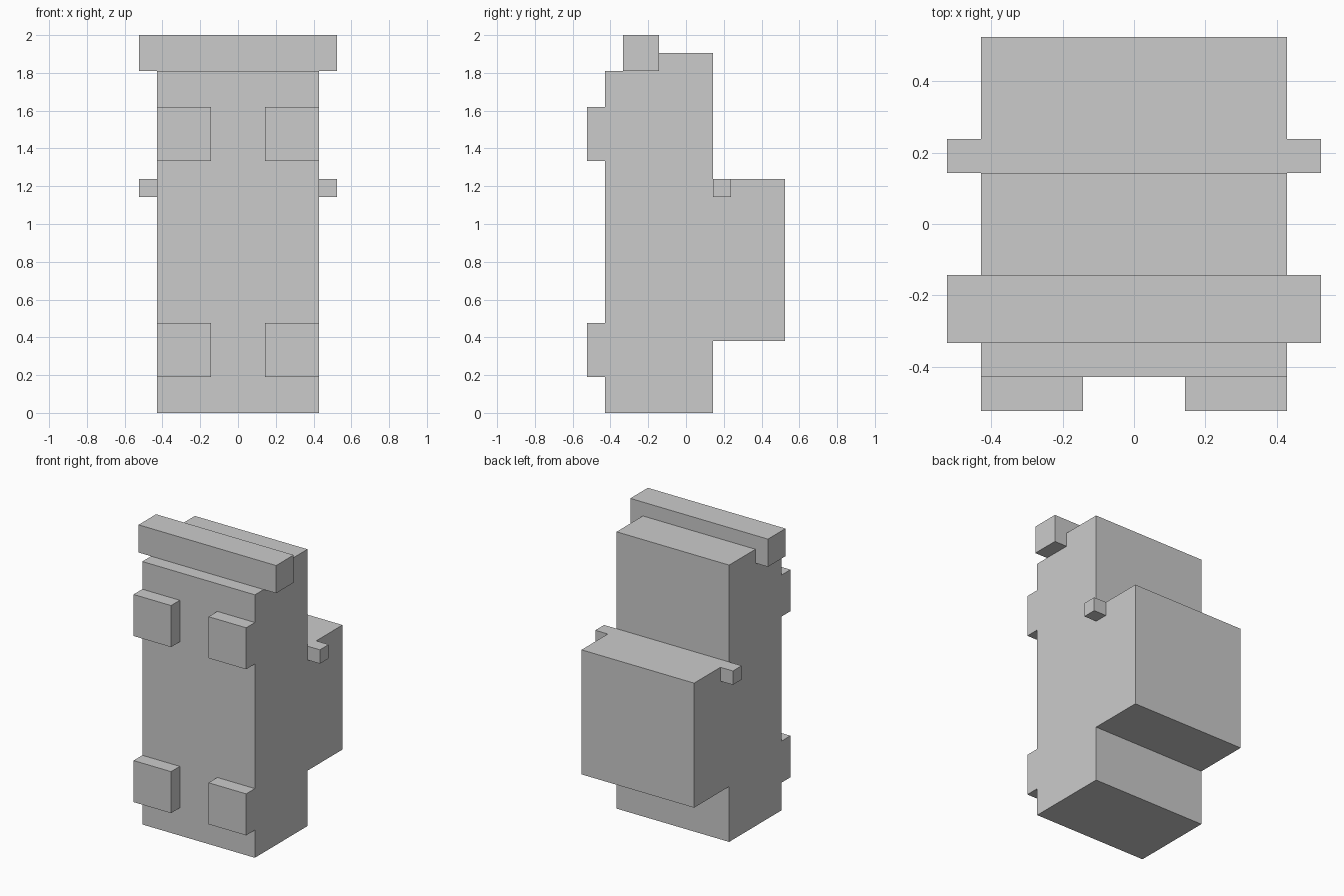
import bpy, bmesh

if "Cube" in bpy.data.objects:
    bpy.data.objects.remove(bpy.data.objects["Cube"])

U = 2 / 21  # the model sits on a regular grid, 21 units tall


def extrude_profile(name, x0, x1, profile, mirror=False):
    """Extrude a (y, z) outline from x0 to x1, all in grid units."""
    bm = bmesh.new()
    face = bm.faces.new([bm.verts.new((x0 * U, y * U, z * U)) for y, z in profile])
    new = bmesh.ops.extrude_face_region(bm, geom=[face])["geom"]
    verts = [v for v in new if isinstance(v, bmesh.types.BMVert)]
    bmesh.ops.translate(bm, verts=verts, vec=((x1 - x0) * U, 0, 0))
    bmesh.ops.recalc_face_normals(bm, faces=bm.faces)
    mesh = bpy.data.meshes.new(name)
    bm.to_mesh(mesh)
    bm.free()
    obj = bpy.data.objects.new(name, mesh)
    bpy.context.collection.objects.link(obj)
    if mirror:
        obj.modifiers.new("Mirror", "MIRROR").use_axis[0] = True
    return obj


def box(name, x, y, z, mirror=False):
    corners = [(y[0], z[0]), (y[1], z[0]), (y[1], z[1]), (y[0], z[1])]
    return extrude_profile(name, x[0], x[1], corners, mirror)


# Main body with a stepped top that seats the bar
extrude_profile("body", -4.5, 4.5, [
    (-4.5, 0), (1.5, 0), (1.5, 20), (-1.5, 20), (-1.5, 19), (-4.5, 19)])

# Wide bar across the top
box("top_bar", (-5.5, 5.5), (-3.5, -1.5), (19, 21))

# Block on the back
box("back_block", (-4.5, 4.5), (1.5, 5.5), (4, 13))

# Small pegs on both sides of the back block
box("side_peg", (4.5, 5.5), (1.5, 2.5), (12, 13), mirror=True)

# Front pads, a lower and an upper pair
for name, z in (("lower_pad", 2), ("upper_pad", 14)):
    box(name, (1.5, 4.5), (-5.5, -4.5), (z, z + 3), mirror=True)
